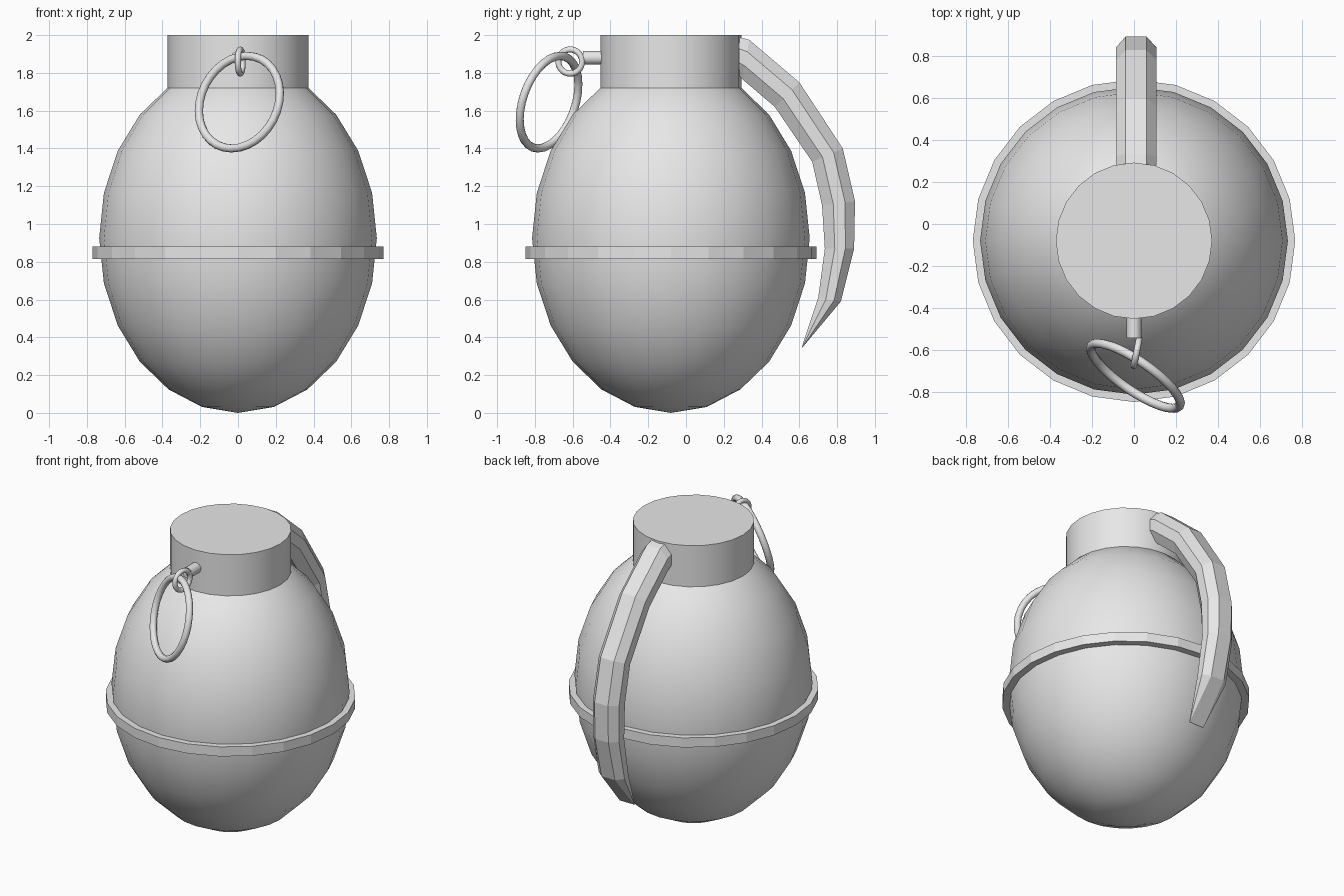
import bpy, bmesh, math
from mathutils import Vector

cube = bpy.data.objects.get("Cube")
if cube:
    bpy.data.objects.remove(cube, do_unlink=True)

AXIS_Y = -0.08
SIDES = 24

# One plain grey for every part
grey = bpy.data.materials.new("plain_grey")
grey.use_nodes = True
grey.diffuse_color = (0.8, 0.8, 0.8, 1)
grey.node_tree.nodes["Principled BSDF"].inputs["Base Color"].default_value = (0.8, 0.8, 0.8, 1)


def finish(name, angle=None):
    obj = bpy.context.object
    obj.name = name
    obj.data.materials.clear()
    obj.data.materials.append(grey)
    if angle:
        bpy.ops.object.shade_smooth_by_angle(angle=math.radians(angle))
    return obj


def mesh_object(name, bm, angle=None):
    bmesh.ops.recalc_face_normals(bm, faces=bm.faces[:])
    mesh = bpy.data.meshes.new(name)
    bm.to_mesh(mesh)
    bm.free()
    obj = bpy.data.objects.new(name, mesh)
    bpy.context.collection.objects.link(obj)
    bpy.ops.object.select_all(action='DESELECT')
    bpy.context.view_layer.objects.active = obj
    obj.select_set(True)
    return finish(name, angle)


def ring(name, centre, normal, major, minor):
    turn = Vector(normal).to_track_quat('Z', 'Y').to_euler()
    bpy.ops.mesh.primitive_torus_add(major_segments=32, minor_segments=10, location=centre,
                                     rotation=turn, major_radius=major, minor_radius=minor)
    return finish(name, 60)


# Egg-shaped body
bpy.ops.mesh.primitive_uv_sphere_add(segments=SIDES, ring_count=12, radius=1,
                                     location=(0, AXIS_Y, 0.925))
bpy.context.object.scale = (0.735, 0.735, 0.925)
finish("body", 40)

# Cylindrical neck with a flat top
bpy.ops.mesh.primitive_cylinder_add(vertices=SIDES, radius=0.373, depth=0.35,
                                    location=(0, AXIS_Y, 1.825))
finish("neck", 30)

# Flat band around the middle
bm = bmesh.new()
section = [bm.verts.new((r, AXIS_Y, z))
           for r, z in [(0.70, 0.815), (0.77, 0.815), (0.77, 0.88), (0.70, 0.88)]]
edges = [bm.edges.new((section[i], section[(i + 1) % 4])) for i in range(4)]
bmesh.ops.spin(bm, geom=section + edges, cent=(0, AXIS_Y, 0), axis=(0, 0, 1),
               angle=math.tau, steps=SIDES, use_merge=True)
bmesh.ops.remove_doubles(bm, verts=bm.verts[:], dist=0.0001)
mesh_object("middle_band", bm)

# Curved lever: an eight-sided section swept between outer and inner edges
outer = [(0.28, 1.99), (0.335, 1.975), (0.60, 1.75), (0.83, 1.40),
         (0.895, 1.12), (0.89, 0.87), (0.82, 0.59), (0.617, 0.347)]
inner = [(0.28, 1.785), (0.30, 1.765), (0.47, 1.62), (0.668, 1.33),
         (0.72, 1.10), (0.735, 0.87), (0.70, 0.61), (0.612, 0.345)]
half = [(0.05, 0), (0.097, 0.3), (0.097, 0.66), (0.05, 1)]
profile = half + [(-w, t) for w, t in reversed(half)]
bm = bmesh.new()
rows = []
for i, (o, n) in enumerate(zip(outer, inner)):
    o, n = Vector(o), Vector(n)
    row = []
    for w, t in profile:
        p = o.lerp(n, t)
        width = math.copysign(0.055, w) if i == len(outer) - 1 else w
        row.append(bm.verts.new((0.01 + width, p.x, p.y)))
    rows.append(row)
for a, b in zip(rows, rows[1:]):
    for k in range(len(profile)):
        m = (k + 1) % len(profile)
        bm.faces.new((a[k], a[m], b[m], b[k]))
bm.faces.new(rows[0])
bm.faces.new(rows[-1])
mesh_object("lever", bm)

# Pin stub, its small link and the large pull ring
bpy.ops.mesh.primitive_cylinder_add(vertices=16, radius=0.036, depth=0.145,
                                    location=(0, -0.4725, 1.88),
                                    rotation=(math.pi / 2, 0, 0))
finish("pin", 40)
ring("small_link", (0.012, -0.613, 1.86), (0.98, -0.2, 0), 0.064, 0.016)
ring("pull_ring", (0.007, -0.725, 1.645), (0.54, 0.79, -0.277), 0.255, 0.022)
